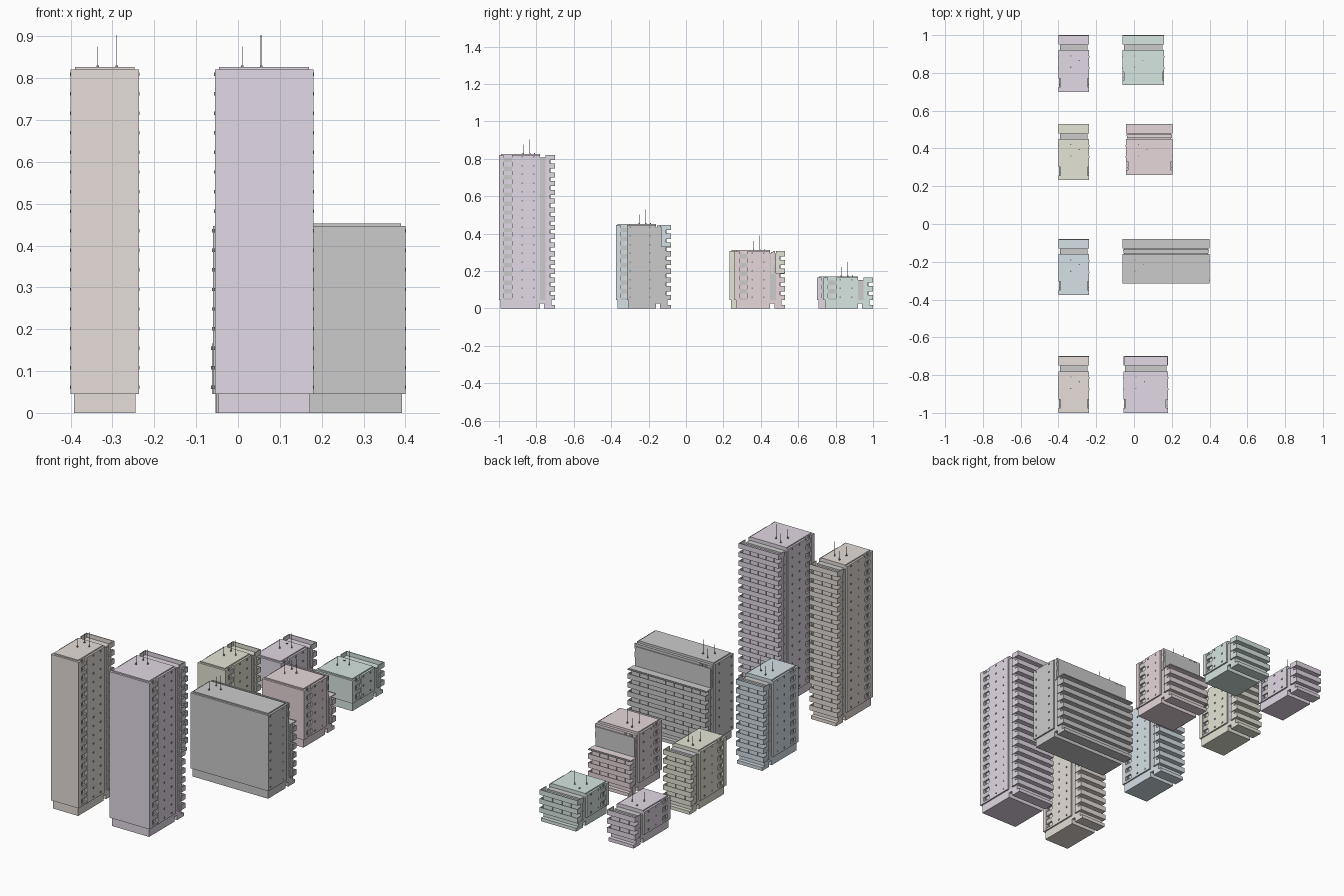
import bpy, bmesh

if "Cube" in bpy.data.objects:
    bpy.data.objects.remove(bpy.data.objects["Cube"])

PITCH, GROUND, RAIL = 0.0468, 0.045, 0.027   # storey height, ground floor, balcony front


def material(name, rgb):
    m = bpy.data.materials.new(name)
    m.diffuse_color = (*rgb, 1)
    m.use_nodes = True
    m.node_tree.nodes["Principled BSDF"].inputs["Base Color"].default_value = m.diffuse_color
    return m


def boxes(name, items, mat=None):
    """One object from a list of (x0, x1, y0, y1, z0, z1) boxes."""
    bm = bmesh.new()
    for x0, x1, y0, y1, z0, z1 in items:
        vs = bmesh.ops.create_cube(bm, size=1)["verts"]
        for v in vs:
            v.co.x = x1 if v.co.x > 0 else x0
            v.co.y = y1 if v.co.y > 0 else y0
            v.co.z = z1 if v.co.z > 0 else z0
    me = bpy.data.meshes.new(name)
    bm.to_mesh(me)
    bm.free()
    if mat:
        me.materials.append(mat)
    ob = bpy.data.objects.new(name, me)
    bpy.context.collection.objects.link(ob)
    return ob


def both_sides(x0, x1, inset, depth):
    """X ranges of a thin layer on the left and right walls."""
    return [(x0 + inset, x0 + inset + depth), (x1 - inset - depth, x1 - inset)]


def building(name, x0, x1, y0, y1, floors, mat, terrace=None, strip=True):
    top = GROUND + (floors - 1) * PITCH + RAIL
    wall = y1 - 0.08                      # rear of the main block
    bay = terrace or floors               # storeys of balconies
    level = [GROUND + k * PITCH for k in range(floors)]

    # main block, split around the recessed window strip
    s0, s1 = y0 + 0.025, y0 + 0.07
    if strip:
        body = [(x0, x1, y0, s0, GROUND, top), (x0, x1, s1, wall, GROUND, top),
                (x0 + 0.01, x1 - 0.01, s0, s1, GROUND, top)]
        boxes(name + "_window_spandrels",
              [(a, b, s0, s1, z - (0 if k == 0 else 0.012), min(z + 0.012, top))
               for k, z in enumerate(level) for a, b in both_sides(x0, x1, 0.002, 0.01)])
        boxes(name + "_window_mullions",
              [(a, b, s0 + 0.012, s0 + 0.015, GROUND, top)
               for a, b in both_sides(x0, x1, 0.004, 0.008)])
    else:
        body = [(x0, x1, y0, wall, GROUND, top)]
    boxes(name + "_main_block", body, mat)
    boxes(name + "_roof_slab",
          [(x0 + 0.01, x1 - 0.01, y0 + 0.01, wall, top, top + 0.006)], mat)

    # recessed link between the main block and the balcony bay
    boxes(name + "_link", [(x0 + 0.008, x1 - 0.008, wall, y1 - 0.05, GROUND, top - 0.013)])

    # balcony bay core with full-width balconies
    bay_top = level[bay - 1]
    boxes(name + "_bay_core",
          [(x0 + 0.003, x1 - 0.003, y1 - 0.05, y1 - 0.028, GROUND, bay_top)], mat)
    slabs, fronts = [], []
    for k in range(bay):
        z = level[k]
        slabs.append((x0, x1, y1 - 0.05, y1, z, z + 0.005))
        if terrace and k == bay - 1:
            continue
        fronts.append((x0, x1, y1 - 0.004, y1, z, z + RAIL))
        back = y1 - 0.05 if k == floors - 1 else y1 - 0.03
        fronts += [(a, b, back, y1 - 0.003, z, z + RAIL)
                   for a, b in both_sides(x0, x1, 0, 0.004)]
    boxes(name + "_balcony_slabs", slabs, mat)
    boxes(name + "_balcony_fronts", fronts, mat)

    # balcony glazing posts
    n = max(3, round((x1 - x0) / 0.05))
    boxes(name + "_balcony_posts",
          [(x0 + (x1 - x0) * i / n - 0.002, x0 + (x1 - x0) * i / n + 0.002,
            y1 - 0.028, y1 - 0.024, GROUND, bay_top) for i in range(1, n)])

    # set-back upper storeys above the terrace
    if terrace:
        upper = [(x0 + 0.005, x1 - 0.005, y1 - 0.075, y1 - 0.062, bay_top, top - 0.003)]
        for z in level[terrace:]:
            upper.append((x0 + 0.003, x1 - 0.003, y1 - 0.064, y1 - 0.055, z, min(z + 0.03, top)))
        boxes(name + "_upper_storeys", upper, mat)
        boxes(name + "_upper_windows",
              [(x0 + 0.025 + 0.03 * i, x0 + 0.043 + 0.03 * i, y1 - 0.063, y1 - 0.053,
                z + 0.006, z + 0.025) for z in level[terrace:] for i in range(2)], dark)
        boxes(name + "_terrace_rail",
              [(x0 + 0.004, x1 - 0.004, y1 - 0.005, y1 - 0.003, bay_top + 0.003, bay_top + 0.008)])

    # ground floor with a cross passage and a rear step
    g0, g1 = x0 + 0.008, x1 - 0.008
    boxes(name + "_ground_floor",
          [(g0, g1, y0 + 0.008, wall, 0, GROUND),
           (g0, g1, wall, y1 - 0.058, 0.026, GROUND),
           (g0, g1, y1 - 0.058, y1 - 0.02, 0, GROUND)], mat)
    boxes(name + "_rear_step", [(g0, g1, y1 - 0.02, y1, 0, 0.018)], mat)

    # small side vents, two columns on each side
    cols = (y1 - 0.175, y1 - 0.115) if strip else (y0 + 0.018, y1 - 0.115)
    boxes(name + "_side_vents",
          [(a, b, y - 0.004, y + 0.004, z + 0.012, z + 0.02)
           for z in level for y in cols for a, b in both_sides(x0, x1, -0.002, 0.004)], dark)

    # roof masts
    r = top + 0.005
    masts = []
    for dx, dy, h in ((0.065, 0.11, 0.05), (0.065, 0.17, 0.05), (0.11, 0.135, 0.078)):
        x, y = x0 + dx, y1 - dy
        masts += [(x - 0.003, x + 0.003, y - 0.003, y + 0.003, r, r + 0.005),
                  (x - 0.0008, x + 0.0008, y - 0.0008, y + 0.0008, r, r + h)]
    boxes(name + "_roof_masts", masts, dark)


dark = material("dark", (0.3, 0.3, 0.3))
purple = material("purple", (0.76, 0.69, 0.78))
teal = material("teal", (0.67, 0.79, 0.75))
olive = material("olive", (0.78, 0.78, 0.67))
pink = material("pink", (0.79, 0.68, 0.70))
blue = material("blue", (0.66, 0.75, 0.80))
tan = material("tan", (0.79, 0.73, 0.69))

# narrow towers on the left
building("narrow_low", -0.40, -0.237, 0.70, 1.0, 3, purple)
building("narrow_mid", -0.40, -0.237, 0.233, 0.53, 6, olive)
building("narrow_high", -0.40, -0.237, -0.375, -0.08, 9, blue)
building("narrow_tall", -0.40, -0.237, -1.0, -0.70, 17, tan)
# wider blocks on the right
building("wide_low", -0.062, 0.16, 0.735, 1.0, 3, teal)
building("wide_mid", -0.042, 0.205, 0.26, 0.53, 6, pink, terrace=4)
building("wide_high", -0.06, 0.40, -0.315, -0.08, 9, None, terrace=7, strip=False)
building("wide_tall", -0.055, 0.18, -1.0, -0.70, 17, purple)
